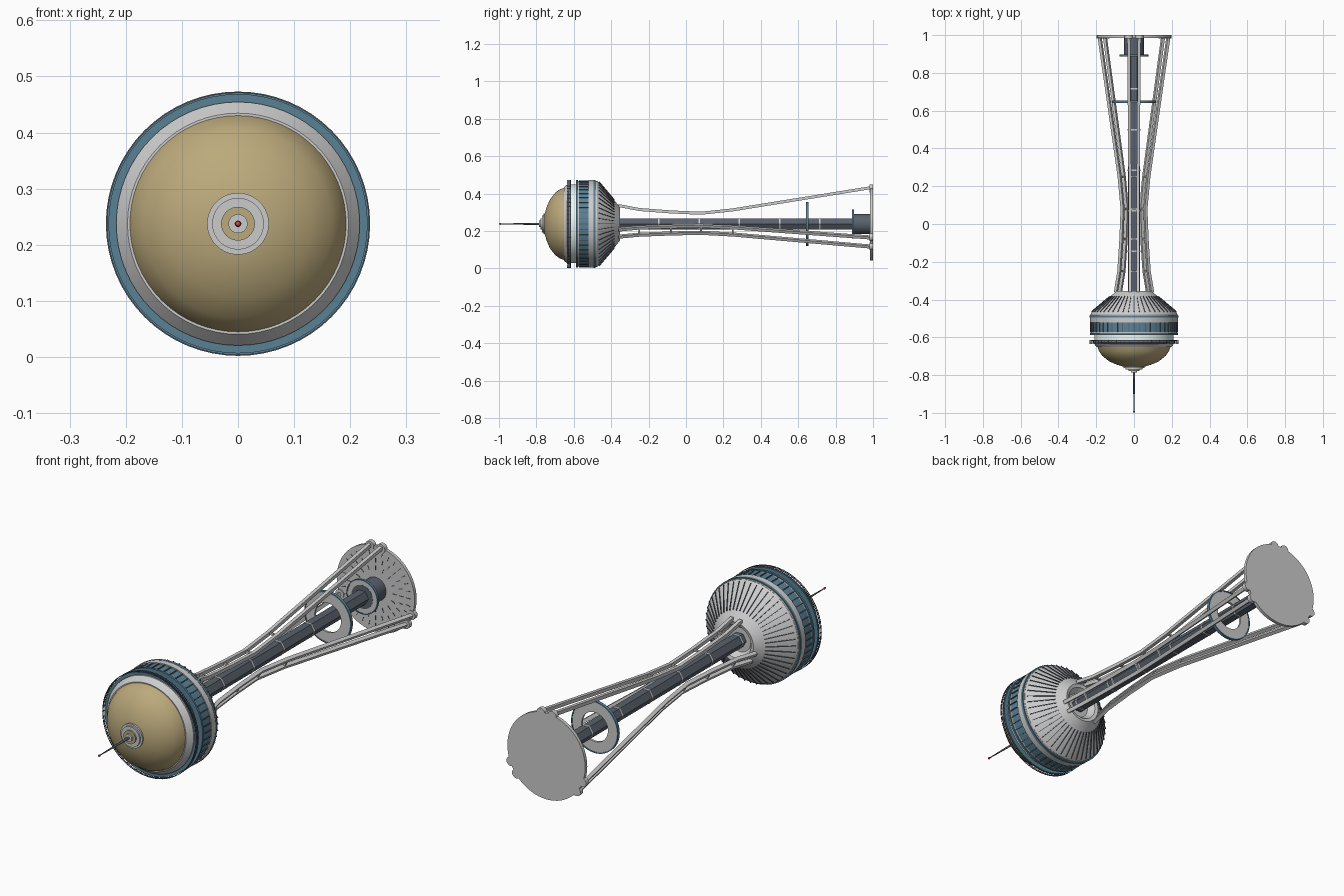
import bpy, bmesh
from math import sin, cos, pi, radians
from mathutils import Vector, Matrix

if "Cube" in bpy.data.objects:
    bpy.data.objects.remove(bpy.data.objects["Cube"])

C = 0.2375  # height of the tower axis (the tower lies along y)


def material(name, rgb):
    m = bpy.data.materials.new(name)
    m.diffuse_color = (*rgb, 1)
    m.use_nodes = True
    m.node_tree.nodes["Principled BSDF"].inputs["Base Color"].default_value = m.diffuse_color
    return m


GOLD = material("gold", (0.50, 0.40, 0.20))
BLUE = material("blue", (0.10, 0.22, 0.30))
DARK = material("dark_steel", (0.10, 0.12, 0.15))
GLASS = material("pale_glass", (0.85, 0.95, 0.93))
WHITE = material("white_trim", (0.9, 0.9, 0.88))
RED = material("red", (0.7, 0.08, 0.06))


def at(r, a, y):
    return Vector((r * cos(a), y, C + r * sin(a)))


def finish(name, bm, mat=None, smooth=True):
    bmesh.ops.recalc_face_normals(bm, faces=bm.faces)
    me = bpy.data.meshes.new(name)
    bm.to_mesh(me)
    bm.free()
    ob = bpy.data.objects.new(name, me)
    bpy.context.collection.objects.link(ob)
    if mat:
        me.materials.append(mat)
    if smooth:
        bpy.ops.object.select_all(action='DESELECT')
        ob.select_set(True)
        bpy.context.view_layer.objects.active = ob
        bpy.ops.object.shade_smooth_by_angle(angle=radians(30))
    return ob


def lathe(name, profile, mat=None, sides=64, closed=False, smooth=True):
    """Spin (y, r) points about the tower axis; closed joins last point to first."""
    bm = bmesh.new()
    rings = []
    for y, r in profile:
        if r == 0:
            rings.append([bm.verts.new((0, y, C))] * sides)
        else:
            rings.append([bm.verts.new(at(r, 2 * pi * i / sides, y)) for i in range(sides)])
    pairs = list(zip(rings, rings[1:]))
    if closed:
        pairs.append((rings[-1], rings[0]))
    for p, q in pairs:
        for i in range(sides):
            j = (i + 1) % sides
            bm.faces.new(list(dict.fromkeys((p[i], p[j], q[j], q[i]))))
    return finish(name, bm, mat, smooth)


def drum(name, y0, y1, r, mat=None, inner=0, sides=64, smooth=True):
    pts = [(y0, inner), (y0, r), (y1, r), (y1, inner)]
    return lathe(name, pts, mat, sides, inner > 0, smooth)


def beam(bm, a, b, radial, w, h):
    """Square bar from a to b, w wide sideways and h deep along radial."""
    d = (b - a).normalized()
    side = d.cross(radial).normalized()
    up = side.cross(d)
    m = Matrix((side * w, d * (b - a).length, up * h)).transposed().to_4x4()
    bmesh.ops.create_cube(bm, size=1, matrix=Matrix.Translation((a + b) / 2) @ m)


def bars(name, count, y0, r0, y1, r1, w, h, mat=None):
    """Radial array of bars between two rings."""
    bm = bmesh.new()
    for i in range(count):
        a = 2 * pi * i / count + pi / 2
        beam(bm, at(r0, a, y0), at(r1, a, y1), Vector((cos(a), 0.001, sin(a))), w, h)
    return finish(name, bm, mat, False)


# spire and stepped cap
lathe("spire", [(-0.775, 0), (-0.775, 0.006), (-0.9, 0.004), (-0.99, 0.002), (-0.99, 0)], DARK, 12)
lathe("spire_beacon", [(-1, 0), (-0.997, 0.004), (-0.992, 0.005), (-0.988, 0.003), (-0.986, 0)], RED, 12)
drum("cap_base", -0.763, -0.74, 0.055)
drum("cap_step", -0.770, -0.76, 0.046)
drum("cap_gold_step", -0.777, -0.765, 0.030, GOLD)
drum("cap_top", -0.785, -0.77, 0.017)

# domed roof and eave
lathe("gold_dome", [(-0.757, 0), (-0.757, 0.05), (-0.745, 0.09), (-0.728, 0.13), (-0.698, 0.168),
                    (-0.672, 0.186), (-0.648, 0.194), (-0.648, 0)], GOLD)
lathe("roof_eave", [(-0.652, 0), (-0.652, 0.197), (-0.64, 0.207), (-0.628, 0.217), (-0.618, 0.217), (-0.618, 0)])

# railing round the roof edge
drum("roof_deck_rim", -0.622, -0.614, 0.231, BLUE, 0.2)
for i, y in enumerate((-0.634, -0.627, -0.618)):
    drum("railing_hoop_%d" % i, y - 0.0012, y + 0.0012, 0.2355, DARK, 0.233)
bars("railing_posts", 60, -0.636, 0.234, -0.614, 0.234, 0.002, 0.002, DARK)

# observation glass and saucer body
drum("observation_glass", -0.618, -0.585, 0.21, GLASS)
drum("deck_floor", -0.587, -0.578, 0.234, BLUE)
drum("upper_trim", -0.578, -0.572, 0.229, WHITE)
drum("window_band", -0.572, -0.522, 0.229, BLUE)
bars("window_mullions", 48, -0.572, 0.229, -0.522, 0.229, 0.004, 0.008, DARK)
drum("body_ring", -0.522, -0.49, 0.234)
drum("body_blue_lip", -0.495, -0.484, 0.235, BLUE)
drum("lower_trim", -0.484, -0.476, 0.230, WHITE)

# underside cone with fins and a recessed collar
lathe("saucer_cone", [(-0.476, 0), (-0.476, 0.229), (-0.462, 0.221), (-0.36, 0.098), (-0.354, 0.09),
                      (-0.358, 0.075), (-0.385, 0.055), (-0.385, 0)])
bars("cone_fins", 48, -0.466, 0.224, -0.385, 0.128, 0.003, 0.009, DARK)

# hexagonal core shaft with bands
drum("core_shaft", -0.39, 0.99, 0.033, DARK, sides=6, smooth=False)
for i in range(6):
    y = -0.36 + 0.215 * i
    drum("core_band_%d" % i, y - 0.004, y + 0.004, 0.0345, None, sides=6, smooth=False)

# three pairs of curved legs with cross ties
PATH = [(-0.36, 0.098), (-0.25, 0.077), (-0.08, 0.064), (0.08, 0.057), (0.25, 0.075), (0.99, 0.194)]
for k, label in enumerate(("top", "left", "right")):
    a = pi / 2 + k * 2 * pi / 3
    rad = Vector((cos(a), 0, sin(a)))
    tan = Vector((-sin(a), 0, cos(a)))
    for s, part in ((-1, "a"), (1, "b")):
        bm = bmesh.new()
        rings = []
        for y, r in PATH:
            base = at(r, a, y) + tan * s * (0.022 if y < 0.3 else 0.028)
            rings.append([bm.verts.new(base + tan * u * 0.008 + rad * v * 0.008)
                          for u, v in ((-1, -1), (1, -1), (1, 1), (-1, 1))])
        for p, q in zip(rings, rings[1:]):
            for i in range(4):
                bm.faces.new((p[i], p[i - 1], q[i - 1], q[i]))
        bm.faces.new(rings[0])
        bm.faces.new(rings[-1])
        finish("%s_leg_%s" % (label, part), bm, None, False)
        # rounded foot pad on the edge of the base
        bm = bmesh.new()
        pos = at(0.190, a, 0.9905) + tan * s * 0.028
        bmesh.ops.create_cone(bm, cap_ends=True, segments=20, radius1=0.021, radius2=0.021, depth=0.019,
                              matrix=Matrix.Translation(pos) @ Matrix.Rotation(pi / 2, 4, 'X'))
        finish("%s_foot_%s" % (label, part), bm)
    bm = bmesh.new()
    for y, r in PATH[1:5]:
        m = at(r, a, y)
        beam(bm, m - tan * 0.022, m + tan * 0.022, rad, 0.01, 0.008)
    finish("%s_leg_ties" % label, bm, None, False)

# ring platform part way up the legs
drum("ring_platform", 0.643, 0.653, 0.113, None, 0.066)
drum("ring_platform_rim", 0.641, 0.655, 0.117, BLUE, 0.112)

# base pavilion
drum("pavilion_drum", 0.888, 0.985, 0.053, DARK, sides=32)
drum("pavilion_roof", 0.889, 0.895, 0.074, None, 0.05)
drum("pavilion_roof_rim", 0.887, 0.898, 0.078, BLUE, 0.073)

# round base plate with paving marks
drum("base_plate", 0.985, 1.0, 0.195)
for n, r in ((16, 0.085), (24, 0.12), (32, 0.155)):
    bars("paving_marks_%d" % n, n, 0.9845, r, 0.9846, r + 0.02, 0.003, 0.002, DARK)
